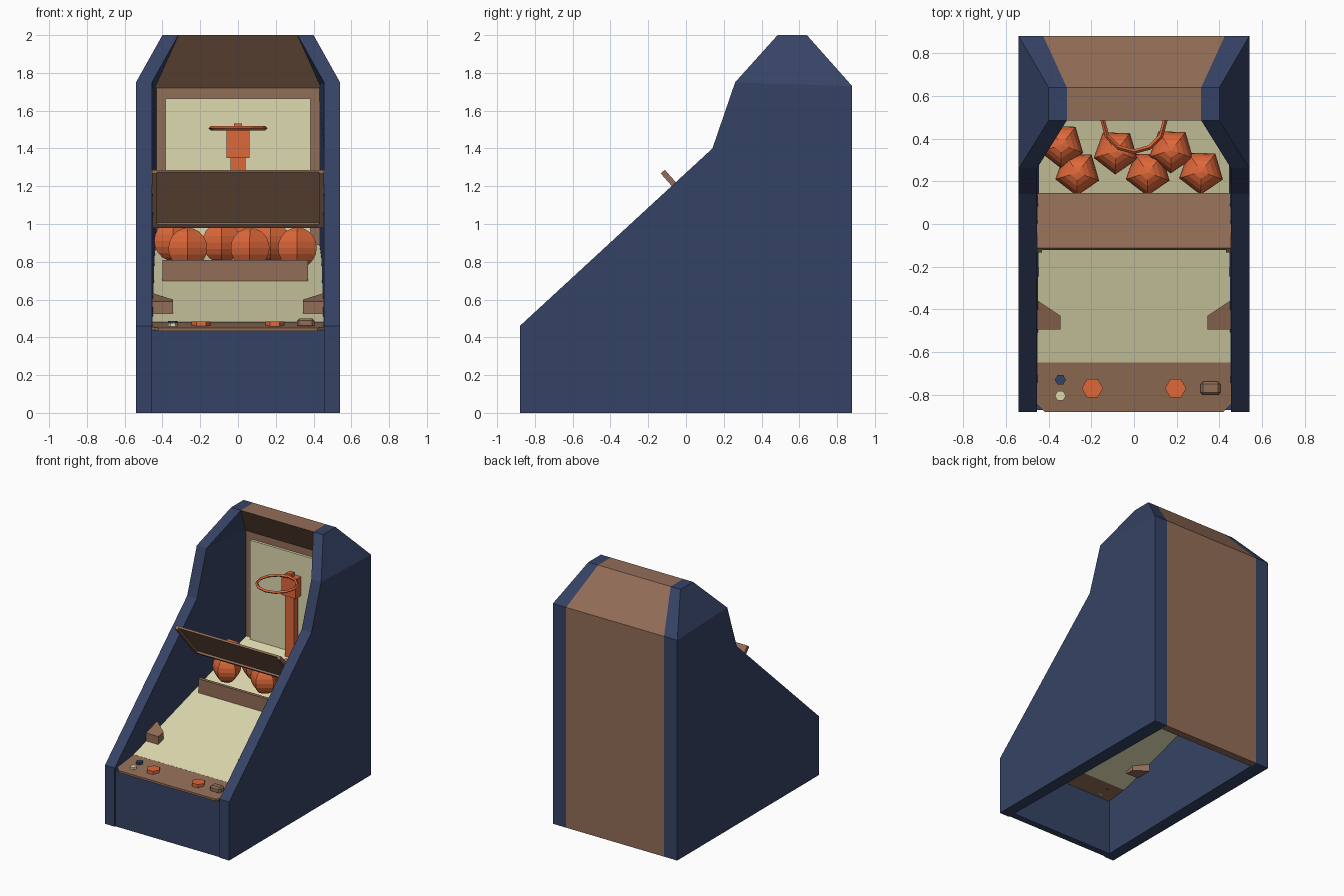
import bpy, bmesh, math
from mathutils import Matrix

if "Cube" in bpy.data.objects:
    bpy.data.objects.remove(bpy.data.objects["Cube"])


def mat(name, rgb):
    m = bpy.data.materials.new(name)
    m.diffuse_color = (*rgb, 1)
    m.use_nodes = True
    m.node_tree.nodes["Principled BSDF"].inputs["Base Color"].default_value = m.diffuse_color
    return m


NAVY = mat("navy", (0.036, 0.056, 0.13))
BROWN = mat("brown", (0.29, 0.155, 0.095))
ORANGE = mat("orange", (0.74, 0.14, 0.042))
CREAM = mat("cream", (0.73, 0.70, 0.43))


def finish(name, bm, material):
    bmesh.ops.recalc_face_normals(bm, faces=bm.faces)
    me = bpy.data.meshes.new(name)
    bm.to_mesh(me)
    bm.free()
    me.materials.append(material)
    ob = bpy.data.objects.new(name, me)
    bpy.context.collection.objects.link(ob)
    return ob


def loft(name, a, b, material, caps=None):
    """Join two matching loops of 3D points; caps lists the end polygons."""
    bm = bmesh.new()
    va, vb = [bm.verts.new(p) for p in a], [bm.verts.new(p) for p in b]
    n = len(a)
    for i in range(n):
        j = (i + 1) % n
        bm.faces.new((va[i], va[j], vb[j], vb[i]))
    for c in caps or [range(n)]:
        bm.faces.new([va[i] for i in c])
        bm.faces.new([vb[i] for i in c])
    return finish(name, bm, material)


def strip(name, prof, hw, material):
    """Side profile (y, z) extruded symmetrically across x."""
    return loft(name, [(-hw, y, z) for y, z in prof], [(hw, y, z) for y, z in prof], material)


def box(name, x0, x1, y0, y1, z0, z1, material):
    c = [(x0, y0), (x1, y0), (x1, y1), (x0, y1)]
    return loft(name, [(x, y, z0) for x, y in c], [(x, y, z1) for x, y in c], material)


def disc(name, x, y, z0, z1, r, material):
    c = [(x + r * math.cos(k * math.pi / 3), y + r * math.sin(k * math.pi / 3)) for k in range(6)]
    return loft(name, [(*p, z0) for p in c], [(*p, z1) for p in c], material)


# Side panels: y, z, outer x, inner x; the top leans inward
side = [(-.88, 0, .54, .455), (.88, 0, .54, .425), (.88, 1.73, .54, .425), (.64, 2, .40, .315),
        (.485, 2, .40, .315), (.26, 1.75, .54, .455), (.14, 1.40, .54, .455), (-.88, .46, .54, .455)]
for s, n in ((-1, "left"), (1, "right")):
    loft(n + "_side_panel", [(s * o, y, z) for y, z, o, i in side],
         [(s * i, y, z) for y, z, o, i in side], NAVY, [(0, 1, 2, 5, 6, 7), (2, 3, 4, 5)])

# Back wall and sloping roof in one shell: y, z, half width
shell = [(.88, 0, .425), (.88, 1.73, .425), (.64, 2, .315), (.485, 2, .315),
         (.72, 1.72, .455), (.72, .83, .455), (.82, .80, .435), (.82, 0, .435)]
loft("back_wall_and_roof", [(-w, y, z) for y, z, w in shell], [(w, y, z) for y, z, w in shell],
     BROWN, [(1, 2, 3, 4), (0, 1, 4, 5, 6, 7)])

# Front panel, control shelf with clipped corners, sloping playfield
box("front_panel", -.455, .455, -.872, -.82, 0, .44, NAVY)
shelf = [(-.42, -.88, .45), (.42, -.88, .45), (.455, -.845, .455), (.455, -.645, .48),
         (-.455, -.645, .48), (-.455, -.845, .455)]
loft("control_shelf", [(x, y, z - .016) for x, y, z in shelf], shelf, BROWN)
strip("playfield", [(-.65, .46), (.73, .875), (.73, .895), (-.65, .48)], .455, CREAM)

# Buttons on the shelf
for x in (-.195, .195):
    disc("orange_button", x, -.77, .455, .485, .05, ORANGE)
disc("navy_button", -.345, -.73, .455, .486, .026, NAVY)
disc("cream_button", -.345, -.805, .445, .476, .026, CREAM)
c = box("coin_slot", .312, .405, -.802, -.738, .45, .50, BROWN)
bv = c.modifiers.new("bevel", "BEVEL")
bv.width, bv.segments = .012, 1

# Corner deflectors
for s, n in ((-1, "left"), (1, "right")):
    top = [(.457, -.495, .59), (.345, -.495, .59), (.345, -.43, .60), (.457, -.355, .635)]
    loft(n + "_deflector", [(s * x, y, .49) for x, y, z in top],
         [(s * x, y, z) for x, y, z in top], BROWN)

# Ball stop
strip("ball_stop", [(.08, .69), (.105, .69), (.105, .81), (.08, .81)], .385, BROWN).location.x = -.015

# Tilted visor with raised rim along sides and bottom
strip("visor", [(-.112, 1.287), (-.122, 1.276), (.132, .985), (.146, .995)], .455, BROWN)
for x in (-.4425, .4425):
    strip("visor_side_rim", [(-.12, 1.28), (-.134, 1.268), (.118, .98), (.132, .99)],
          .0125, BROWN).location.x = x
strip("visor_bottom_rim", [(.115, 1.008), (.10, .998), (.118, .98), (.134, .99)], .43, BROWN)

# Backboard, post, bracket and hoop
box("backboard", -.385, .385, .70, .725, .87, 1.665, CREAM)
box("hoop_post", -.04, .04, .64, .69, .85, 1.40, ORANGE)
box("hoop_bracket", -.06, .06, .628, .695, 1.35, 1.50, ORANGE)
box("bracket_cap", -.02, .02, .63, .67, 1.49, 1.533, ORANGE)
bpy.ops.mesh.primitive_torus_add(location=(0, .485, 1.507), major_segments=12, minor_segments=4,
                                 major_radius=.146, minor_radius=.011)
hoop = bpy.context.object
hoop.name = "hoop_ring"
hoop.data.materials.append(ORANGE)

# Five-sided low-poly balls
for i, (x, y) in enumerate([(-.34, .37), (-.265, .24), (-.085, .34), (.065, .24), (.175, .345), (.315, .245)]):
    bm = bmesh.new()
    bmesh.ops.create_uvsphere(bm, u_segments=5, v_segments=10, radius=.108,
                              matrix=Matrix.Rotation(math.pi * .99, 4, "Z"))
    finish("ball_%d" % (i + 1), bm, ORANGE).location = (x, y, .872 + .3 * (y - .24))
